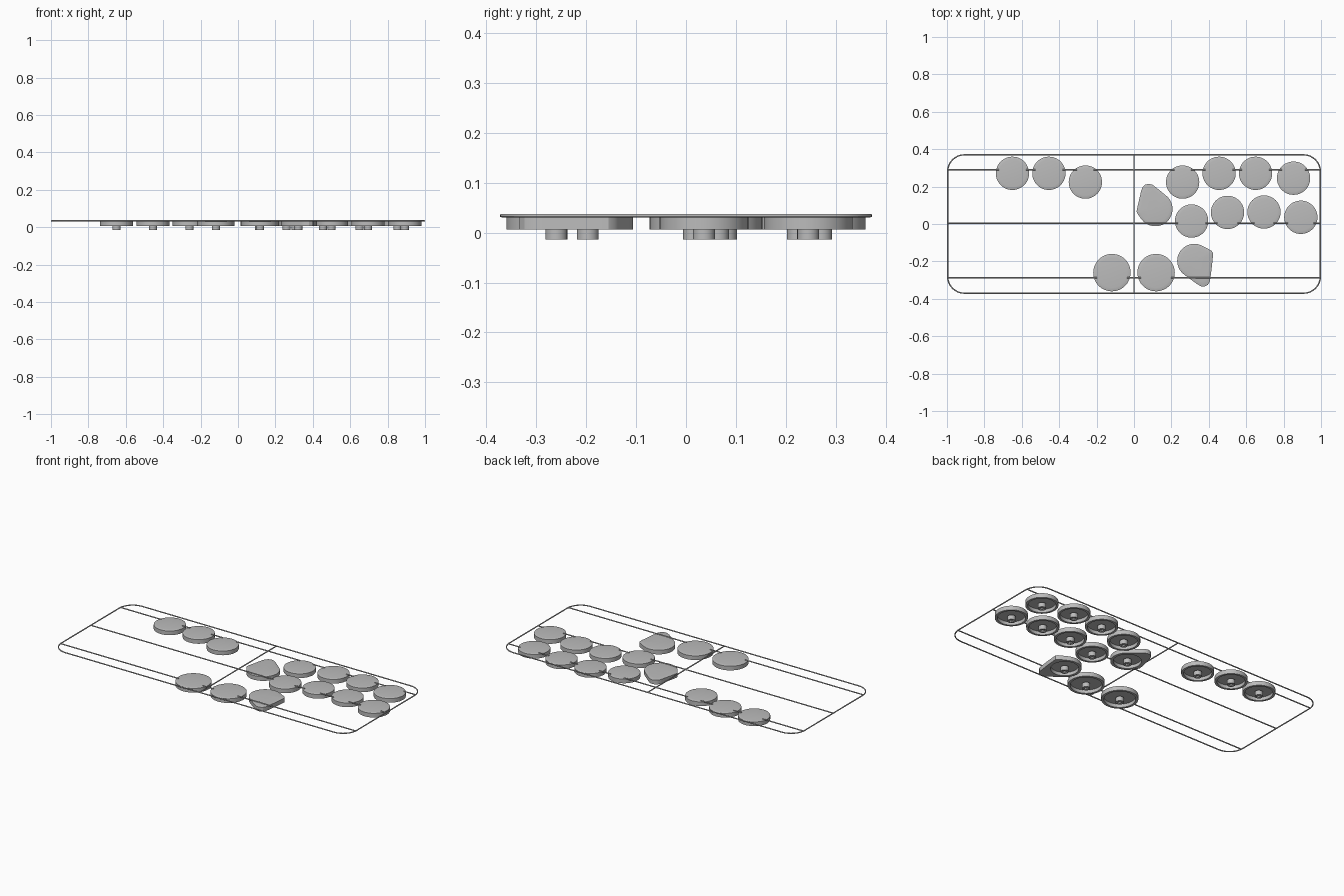
import bpy, bmesh, math
from mathutils import Vector

old = bpy.data.objects.get("Cube")
if old:
    bpy.data.objects.remove(old, do_unlink=True)

grey = bpy.data.materials.new("plain grey")
grey.use_nodes = True
grey.diffuse_color = (0.5, 0.5, 0.5, 1)
grey.node_tree.nodes["Principled BSDF"].inputs["Base Color"].default_value = (0.5, 0.5, 0.5, 1)

SIDES = 48
CAP_R, BIG_R = 0.089, 0.1
RIM_Z, EDGE_Z, TOP_Z, CEIL_Z = 0.006, 0.0315, 0.036, 0.026
WIRE_R = 0.0035
WIRE_Z = 0.0345
HALF_X, HALF_Y, CORNER = 1 - WIRE_R, 0.3735 - WIRE_R, 0.09


def direction(i, n):
    a = 2 * math.pi * i / n
    return Vector((math.cos(a), math.sin(a)))


def link(name, data, loc=(0, 0, 0)):
    ob = bpy.data.objects.new(name, data)
    ob.location = loc
    bpy.context.collection.objects.link(ob)
    return ob


def hull_outline(circles):
    """Outline, sampled by angle, of the tight band around some circles."""
    rays = [direction(k, 4 * SIDES) for k in range(4 * SIDES)]
    support = [(u, max(u.dot(Vector((x, y))) + r for x, y, r in circles)) for u in rays]
    points = []
    for i in range(SIDES):
        d = direction(i, SIDES)
        points.append(d * min(h / d.dot(u) for u, h in support if d.dot(u) > 0.05))
    return points


def cap_mesh(name, circles, cavity):
    """Shallow domed cap with a round cavity beneath."""
    outline = hull_outline(circles)
    hole = [direction(i, SIDES) * cavity for i in range(SIDES)]
    levels = [(hole, CEIL_Z), (hole, RIM_Z), (outline, RIM_Z), (outline, EDGE_Z)]
    for s in (0.97, 0.8, 0.5, 0.2):
        levels.append(([p * s for p in outline], TOP_Z - (TOP_Z - EDGE_Z - 0.001) * s * s))
    bm = bmesh.new()
    rings = [[bm.verts.new((p.x, p.y, z)) for p in pts] for pts, z in levels]
    for a, b in zip(rings, rings[1:]):
        for i in range(SIDES):
            j = (i + 1) % SIDES
            bm.faces.new((a[i], a[j], b[j], b[i]))
    bm.faces.new(rings[0])
    bm.faces.new(rings[-1])
    bmesh.ops.recalc_face_normals(bm, faces=bm.faces)
    me = bpy.data.meshes.new(name)
    bm.to_mesh(me)
    bm.free()
    me.materials.append(grey)
    return me


def stem_mesh():
    """Round post with a cross-shaped socket in its lower end."""
    bpy.ops.mesh.primitive_cylinder_add(vertices=24, radius=0.022, depth=CEIL_Z + 0.001,
                                        location=(0, 0, (CEIL_Z + 0.001) / 2))
    post = bpy.context.object
    cutters = []
    for size in ((0.032, 0.01, 0.036), (0.01, 0.032, 0.036)):
        bpy.ops.mesh.primitive_cube_add(size=1)
        box = bpy.context.object
        box.name = "socket_cutter"
        box.scale = size
        box.hide_render = True
        mod = post.modifiers.new("socket", 'BOOLEAN')
        mod.operation, mod.solver, mod.object = 'DIFFERENCE', 'EXACT', box
        cutters.append(box)
    bpy.context.view_layer.update()
    me = bpy.data.meshes.new_from_object(post.evaluated_get(bpy.context.evaluated_depsgraph_get()))
    for ob in cutters + [post]:
        bpy.data.objects.remove(ob, do_unlink=True)
    me.name = "stem"
    me.materials.clear()
    me.materials.append(grey)
    return me


# Caps: round, large round, and two rounded with a side lobe
small = cap_mesh("round_cap", [(0, 0, CAP_R)], 0.076)
large = cap_mesh("large_cap", [(0, 0, BIG_R)], 0.086)
lobe_back = cap_mesh("lobed_cap_back", [(0, 0, 0.092), (-0.035, 0.095, 0.04), (-0.079, -0.012, 0.021)], 0.076)
lobe_front = cap_mesh("lobed_cap_front", [(0, 0, 0.091), (0.047, -0.1, 0.038), (0.08, 0.037, 0.021)], 0.076)
stem = stem_mesh()

places = [(small, CAP_R, x, y) for x, y in (
    (-0.65, 0.271), (-0.455, 0.271), (-0.26, 0.224), (0.26, 0.224), (0.455, 0.271),
    (0.65, 0.271), (0.853, 0.245), (0.308, 0.016), (0.5, 0.062), (0.695, 0.064), (0.892, 0.036))]
places += [(large, BIG_R, side * 0.118, -0.26) for side in (-1, 1)]
places += [(lobe_back, 0.092, 0.114, 0.08), (lobe_front, 0.091, 0.322, -0.197)]

smooth = []
for k, (me, r, x, y) in enumerate(places):
    smooth.append(link(f"{me.name}_{k + 1}", me, (x, y, 0)))
    smooth.append(link(f"stem_{k + 1}", stem, (x, y, 0)))


def wire(name, runs, closed=False):
    cu = bpy.data.curves.new(name, 'CURVE')
    cu.dimensions = '3D'
    cu.bevel_depth = WIRE_R
    cu.bevel_resolution = 2
    cu.use_fill_caps = True
    for pts in runs:
        sp = cu.splines.new('POLY')
        sp.points.add(len(pts) - 1)
        for p, (x, y) in zip(sp.points, pts):
            p.co = (x, y, WIRE_Z, 1)
        sp.use_cyclic_u = closed
    cu.materials.append(grey)
    return link(name, cu)


# Outer frame with rounded corners
frame = []
for q, (sx, sy) in enumerate(((1, 1), (-1, 1), (-1, -1), (1, -1))):
    for i in range(9):
        d = direction(q * 8 + i, 32) * CORNER
        frame.append((sx * (HALF_X - CORNER) + d.x, sy * (HALF_Y - CORNER) + d.y))
wire("frame", [frame], True)
wire("middle_crossbar", [[(0, -HALF_Y), (0, HALF_Y)]])

# Long rails, broken where they run into a cap
for name, y in (("back_rail", 0.29), ("centre_rail", 0.004), ("front_rail", -0.288)):
    start, runs = -HALF_X, []
    for _, r, cx, cy in sorted(places, key=lambda p: p[2]):
        if abs(y - cy) < r - 0.02:
            half = math.sqrt(r * r - (y - cy) ** 2) - 0.015
            if cx - half > start:
                runs.append([(start, y), (cx - half, y)])
            start = max(start, cx + half)
    runs.append([(start, y), (HALF_X, y)])
    wire(name, runs)

bpy.ops.object.select_all(action='DESELECT')
for ob in smooth:
    ob.select_set(True)
bpy.context.view_layer.objects.active = smooth[0]
bpy.ops.object.shade_smooth_by_angle(angle=math.radians(30))
